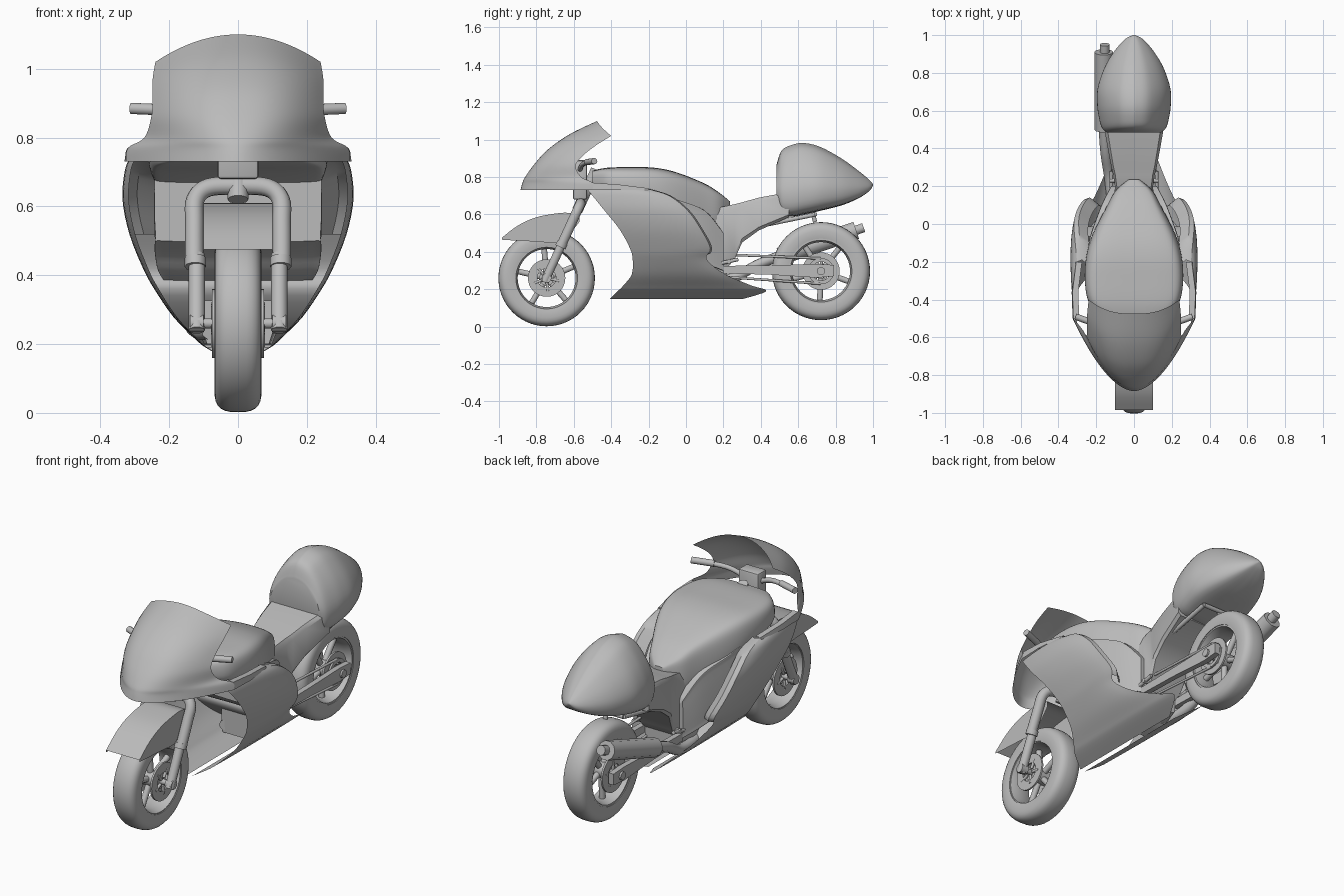
import bpy, bmesh, math
from mathutils import Vector

if "Cube" in bpy.data.objects:
    bpy.data.objects.remove(bpy.data.objects["Cube"])

grey = bpy.data.materials.new("plain grey")
grey.use_nodes = True
grey.diffuse_color = (0.5, 0.5, 0.5, 1)
grey.node_tree.nodes["Principled BSDF"].inputs["Base Color"].default_value = (0.5, 0.5, 0.5, 1)


def finish(name, mesh, angle=40):
    ob = bpy.data.objects.new(name, mesh)
    bpy.context.collection.objects.link(ob)
    mesh.materials.clear()
    mesh.materials.append(grey)
    bpy.ops.object.select_all(action="DESELECT")
    ob.select_set(True)
    bpy.context.view_layer.objects.active = ob
    bpy.ops.object.shade_smooth_by_angle(angle=math.radians(angle))
    return ob


def dense(rows, n=5):
    """Smooth curve through a list of equal-length tuples."""
    rows = [Vector(r) for r in rows]
    out = []
    for i in range(len(rows) - 1):
        b, c = rows[i], rows[i + 1]
        a, d = rows[max(i - 1, 0)], rows[min(i + 2, len(rows) - 1)]
        for k in range(n):
            t = k / n
            out.append(0.5 * (2 * b + (c - a) * t + (2 * a - 5 * b + 4 * c - d) * t**2
                              + (3 * b - a - 3 * c + d) * t**3))
    return out + [rows[-1]]


def skin(name, grid, closed=False, caps=False):
    bm = bmesh.new()
    vs = [[bm.verts.new(p) for p in row] for row in grid]
    n = len(vs[0])
    for a, b in zip(vs, vs[1:]):
        for j in range(n if closed else n - 1):
            k = (j + 1) % n
            bm.faces.new((a[j], a[k], b[k], b[j]))
    if caps:
        bm.faces.new(vs[0])
        bm.faces.new(vs[-1][::-1])
    bmesh.ops.remove_doubles(bm, verts=bm.verts, dist=1e-5)
    bmesh.ops.recalc_face_normals(bm, faces=bm.faces)
    me = bpy.data.meshes.new(name)
    bm.to_mesh(me)
    bm.free()
    return finish(name, me)


def body(name, stations, half, smooth=True):
    """Loft along y; stations are (y, half width, bottom, top)."""
    if smooth:
        stations, half = dense(stations), dense(half)
    ring = [(u, v) for u, v in half] + [(-u, v) for u, v in list(half)[-2:0:-1]]
    grid = [[(w * u, y, b + (t - b) * v) for u, v in ring] for y, w, b, t in stations]
    return skin(name, grid, True, True)


def tube(name, pts, r):
    cu = bpy.data.curves.new(name, "CURVE")
    cu.dimensions = "3D"
    cu.bevel_depth, cu.bevel_resolution, cu.use_fill_caps = r, 3, True
    pts = dense(pts) if len(pts) > 2 else pts
    sp = cu.splines.new("POLY")
    sp.points.add(len(pts) - 1)
    for p, q in zip(sp.points, pts):
        p.co = (*q, 1)
    tmp = bpy.data.objects.new("tmp", cu)
    me = bpy.data.meshes.new_from_object(tmp)
    bpy.data.objects.remove(tmp)
    return finish(name, me)


def box(name, lo, hi, bevel=0.01):
    bm = bmesh.new()
    bmesh.ops.create_cube(bm, size=1)
    for v in bm.verts:
        v.co = [l + (h - l) * (c + 0.5) for l, h, c in zip(lo, hi, v.co)]
    bmesh.ops.bevel(bm, geom=bm.edges[:], offset=bevel, segments=2, affect="EDGES", profile=0.5)
    me = bpy.data.meshes.new(name)
    bm.to_mesh(me)
    bm.free()
    return finish(name, me)


def lathe(name, prof, c, n=56):
    """Revolve a closed (x, radius) profile about the axle through c."""
    grid = [[(c[0] + x, c[1] + r * math.cos(a), c[2] + r * math.sin(a)) for x, r in prof]
            for a in (2 * math.pi * i / n for i in range(n + 1))]
    return skin(name, grid, True)


def squash(v):
    return math.copysign(abs(v)**0.7, v)


def wheel(side, y, z, w, R, turn):
    c = (0, y, z)
    arc = [math.radians(-20 + 220 * i / 16) for i in range(17)]
    lathe(side + "_tyre", [(w * squash(math.cos(a)), R - 0.06 + 0.06 * squash(math.sin(a))) for a in arc], c)
    lathe(side + "_rim", [(-w * 0.9, 0.185), (w * 0.9, 0.185), (w * 0.9, 0.165),
                          (w * 0.4, 0.155), (-w * 0.4, 0.155), (-w * 0.9, 0.165)], c)
    lathe(side + "_hub", [(-0.06, 0), (0.06, 0), (0.06, 0.04), (-0.06, 0.04)], c, 24)
    for i in range(5):
        a = turn + i * math.tau / 5
        d = Vector((0, math.cos(a), math.sin(a)))
        tube(f"{side}_spoke_{i}", [Vector(c) + d * 0.03, Vector(c) + d * 0.17], 0.016)
    for s in (-1, 1):
        x = s * 0.07
        lathe(f"{side}_brake_disc_{s}", [(x - 0.005, 0.05), (x + 0.005, 0.05),
                                         (x + 0.005, 0.1), (x - 0.005, 0.1)], c, 32)
        for i in range(5):
            a = turn + (i + 0.5) * math.tau / 5
            p = Vector((x, y, z))
            d = Vector((0, math.cos(a), math.sin(a)))
            tube(f"{side}_disc_arm_{s}_{i}", [p + d * 0.02, p + d * 0.07], 0.008)


# Wheels
wheel("front", -0.745, 0.26, 0.068, 0.258, 0.4)
wheel("rear", 0.722, 0.297, 0.068, 0.262, 0.9)

# Front mudguard, an open channel
guard = dense([(-0.985, 0.475, 0.465), (-0.9, 0.54, 0.46), (-0.8, 0.585, 0.455),
               (-0.68, 0.607, 0.45), (-0.62, 0.607, 0.5), (-0.57, 0.59, 0.56)])
skin("front_mudguard", [[(-0.1, y, b), (-0.1, y, t), (0.1, y, t), (0.1, y, b)] for y, t, b in guard])


# Front fork, axle and steering head
def fork(x, z):
    return (x, -0.745 + 0.46 * (z - 0.265), z)


for s, side in ((-1, "right"), (1, "left")):
    tube(side + "_fork_slider", [fork(s * 0.12, 0.24), fork(s * 0.12, 0.46)], 0.024)
    tube(side + "_fork_collar", [fork(s * 0.124, 0.425), fork(s * 0.124, 0.45)], 0.031)
    tube(side + "_fork_foot", [(s * 0.1, -0.745, 0.26), (s * 0.14, -0.745, 0.26)], 0.026)
tube("fork_crown", [fork(x, z) for x, z in ((-0.127, 0.44), (-0.127, 0.55), (-0.124, 0.62), (-0.085, 0.655),
     (0, 0.66), (0.085, 0.655), (0.124, 0.62), (0.127, 0.55), (0.127, 0.44))], 0.027)
tube("front_axle", [(-0.13, -0.745, 0.26), (0.13, -0.745, 0.26)], 0.015)
tube("steering_stem", [fork(0, 0.62), fork(0, 0.84)], 0.03)
box("instrument_box", (-0.06, -0.605, 0.68), (0.06, -0.53, 0.89))

# Nose fairing and windscreen: z centre, z edge, y front, y edge, half width, roundness
nose = dense([(0.73, 0.73, -0.885, -0.5, 0.325, 1.8), (0.768, 0.77, -0.875, -0.5, 0.32, 1.8),
              (0.8, 0.8, -0.86, -0.56, 0.272, 2.1), (0.87, 0.86, -0.81, -0.59, 0.252, 2.5),
              (0.95, 0.915, -0.735, -0.55, 0.248, 2.8), (1.03, 0.97, -0.62, -0.48, 0.248, 3),
              (1.1, 1.02, -0.475, -0.4, 0.24, 2.6)])
skin("nose_fairing", [[(hw * u, yf + (yr - yf) * abs(u)**p, zc + (ze - zc) * u * u)
                       for u in (i / 14 for i in range(-14, 15))] for zc, ze, yf, yr, hw, p in nose])

# Side fairing: z, y front, y rear, half width
rows = dense([(0.735, -0.53, -0.2, 0.32), (0.7, -0.5, -0.09, 0.332), (0.62, -0.435, 0.01, 0.338),
              (0.52, -0.355, 0.08, 0.318), (0.42, -0.3, 0.13, 0.278), (0.36, -0.285, 0.11, 0.245),
              (0.28, -0.29, 0.21, 0.19), (0.22, -0.335, 0.35, 0.13), (0.19, -0.365, 0.43, 0.095),
              (0.147, -0.41, 0.3, 0.015)], 4)


def panel(s):
    return [[(s * hw * (1 - 0.06 * t**6 - 0.06 * (1 - t)**3), yf + (yr - yf) * t, z)
             for t in (i / 12 for i in range(13))] for z, yf, yr, hw in rows]


for s, side in ((-1, "right"), (1, "left")):
    skin(side + "_side_fairing", panel(s))
    # Inward lip along the upper rear edge
    skin(side + "_fairing_lip", [[(x, y, z), (x - s * 0.025, y + 0.01, z), (x - s * 0.075, y - 0.03, z - 0.01)]
                                 for x, y, z in (r[-1] for r in panel(s)) if z > 0.38])
    skin(side + "_fairing_strap", [[(s * a, y, 0.73), (s * (a - 0.004), y, h), (s * (a - 0.035), y, h)]
                                   for a, y, h in ((0.325, -0.5, 0.77), (0.33, -0.36, 0.76), (0.31, -0.2, 0.74))])
    # Handlebars and grips
    tube(side + "_handlebar", [(s * 0.03, -0.57, 0.83), (s * 0.14, -0.55, 0.87), (s * 0.31, -0.49, 0.885)], 0.013)
    tube(side + "_grip", [(s * 0.2, -0.53, 0.88), (s * 0.31, -0.49, 0.885)], 0.017)
    # Swing arm, footpegs and rear stays
    arm = [(0.2, 0.285, 0.325), (0.45, 0.278, 0.328), (0.7, 0.262, 0.335), (0.79, 0.27, 0.33)]
    skin(side + "_swing_arm", [[(s * a, y, z) for a, z in ((0.09, b), (0.12, b), (0.12, t), (0.09, t))]
                               for y, b, t in arm], True, True)
    tube(side + "_footpeg", [(s * 0.08, 0.23, 0.35), (s * 0.13, 0.23, 0.35)], 0.012)
    tube(side + "_foot_lever", [(s * 0.12, 0.19, 0.34), (s * 0.12, 0.28, 0.36)], 0.01)
    tube(side + "_rear_stay", [(s * 0.11, 0.4, 0.54), (s * 0.11, 0.69, 0.6)], 0.012)
tube("rear_stay_bridge", [(-0.11, 0.69, 0.6), (0.11, 0.69, 0.6)], 0.012)
tube("stay_post", [(0, 0.69, 0.56), (0, 0.67, 0.64)], 0.012)
tube("rear_axle", [(-0.13, 0.722, 0.297), (0.13, 0.722, 0.297)], 0.022)

# Inner bulkhead set deep inside the fairing
skin("fairing_bulkhead", [[(-0.98 * r[8][0], r[8][1], r[8][2]), (0.98 * r[8][0], r[8][1], r[8][2])]
                          for r in panel(1) if r[8][2] < 0.53])

# Body, tank, seat and tail hump
soft_box = [(0, 1), (0.9, 1), (1, 0.9), (1, 0.1), (0.9, 0), (0, 0)]
body("inner_frame", [(-0.2, 0.24, 0.5, 0.74), (-0.12, 0.24, 0.46, 0.71), (-0.05, 0.225, 0.4, 0.68),
                     (0.1, 0.17, 0.34, 0.62), (0.2, 0.12, 0.3, 0.5)], soft_box)
body("engine", [(0, 0.1, 0.2, 0.5), (0.1, 0.11, 0.2, 0.5), (0.22, 0.09, 0.24, 0.42)], soft_box, False)
body("fuel_tank", [(-0.5, 0.16, 0.74, 0.835), (-0.42, 0.235, 0.72, 0.85), (-0.3, 0.258, 0.7, 0.853),
                   (-0.17, 0.25, 0.66, 0.85), (-0.05, 0.215, 0.6, 0.825), (0.1, 0.14, 0.55, 0.765),
                   (0.18, 0.095, 0.55, 0.715), (0.235, 0.03, 0.58, 0.67)],
     [(0, 1), (0.6, 0.98), (0.9, 0.88), (1, 0.55), (0.98, 0.1), (0.8, 0), (0, 0)])
body("seat", [(0.1, 0.12, 0.36, 0.6), (0.19, 0.1, 0.28, 0.64), (0.26, 0.11, 0.36, 0.655),
              (0.3, 0.12, 0.45, 0.665), (0.39, 0.137, 0.515, 0.69), (0.55, 0.165, 0.585, 0.72)], soft_box, False)
body("tail_hump", [(0.485, 0.145, 0.66, 0.87), (0.51, 0.17, 0.6, 0.94), (0.56, 0.185, 0.588, 0.97),
                   (0.63, 0.195, 0.6, 0.982), (0.72, 0.192, 0.62, 0.96), (0.83, 0.155, 0.648, 0.9),
                   (0.92, 0.1, 0.685, 0.835), (0.98, 0.045, 0.725, 0.785), (1, 0.005, 0.755, 0.762)],
     [(0, 1), (0.4, 0.92), (0.82, 0.64), (1, 0.32), (0.8, 0.05), (0, 0)])

# Chain drive on the left
for z0, z1 in ((0.385, 0.365), (0.265, 0.23)):
    tube("chain_run", [(0.085, 0.22, z0), (0.085, 0.72, z1)], 0.007)
lathe("rear_sprocket", [(0.08, 0.05), (0.09, 0.05), (0.09, 0.07), (0.08, 0.07)], (0, 0.722, 0.297), 32)

# Exhaust on the right
tube("exhaust_pipe", [(-0.08, 0, 0.24), (-0.11, 0.1, 0.24), (-0.13, 0.25, 0.26), (-0.15, 0.38, 0.33),
                      (-0.16, 0.52, 0.385)], 0.028)
tube("muffler", [(-0.16, 0.5, 0.375), (-0.16, 0.91, 0.515)], 0.05)
tube("muffler_tip", [(-0.155, 0.89, 0.508), (-0.155, 0.95, 0.53)], 0.026)
